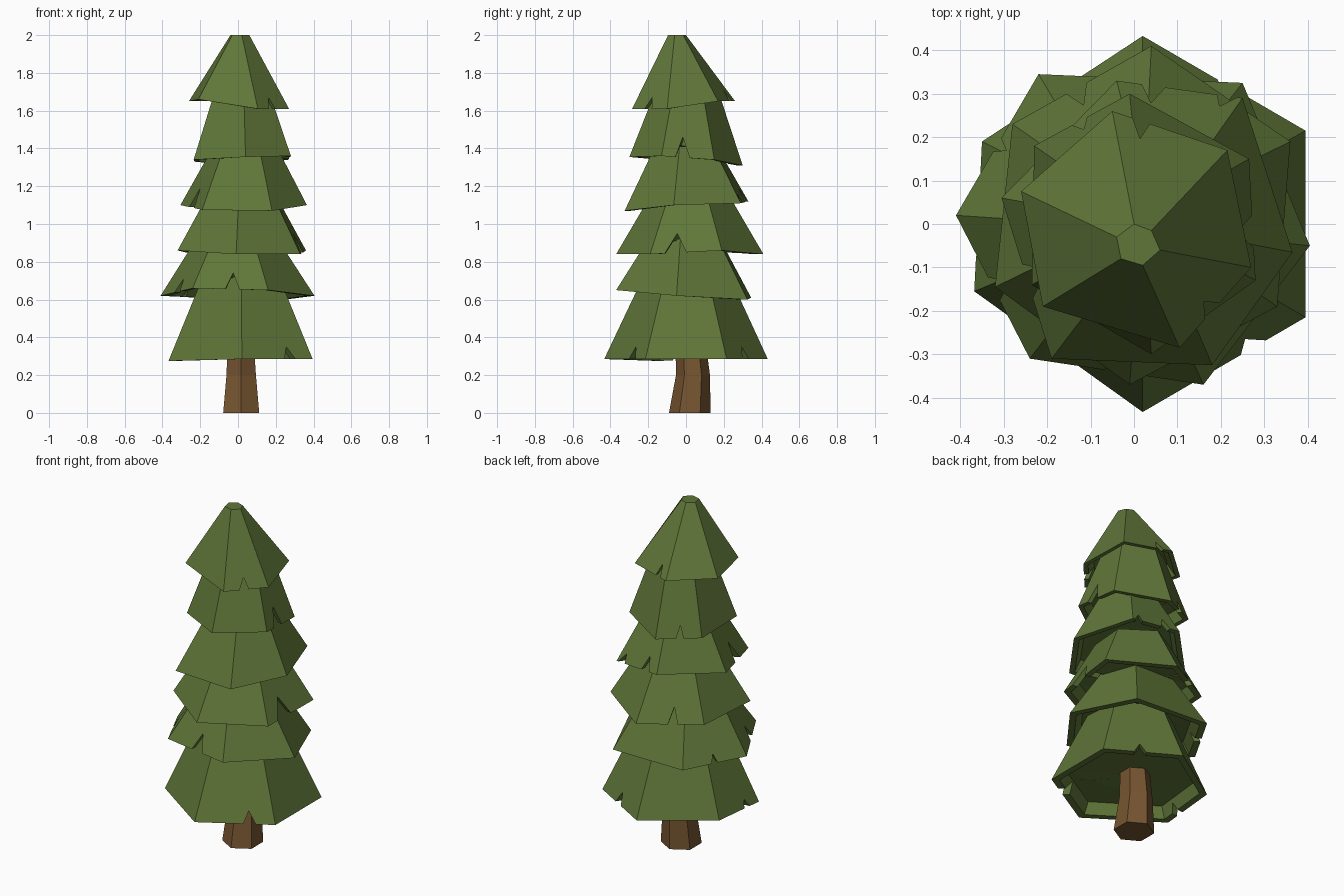
import bpy, bmesh
from math import sin, cos, radians
from mathutils import Vector, Matrix

if "Cube" in bpy.data.objects:
    bpy.data.objects.remove(bpy.data.objects["Cube"], do_unlink=True)


def material(name, rgb):
    mat = bpy.data.materials.new(name)
    mat.use_nodes = True
    mat.diffuse_color = (*rgb, 1)
    mat.node_tree.nodes["Principled BSDF"].inputs["Base Color"].default_value = (*rgb, 1)
    return mat


GREEN = material("needle green", (0.115, 0.18, 0.04))
BROWN = material("bark brown", (0.18, 0.09, 0.03))


def loft(name, rings, mat):
    """Join equal-sized rings of points into one closed, flat-shaded solid."""
    bm = bmesh.new()
    loops = [[bm.verts.new(p) for p in ring] for ring in rings]
    for low, high in zip(loops, loops[1:]):
        for i in range(len(low)):
            j = (i + 1) % len(low)
            bm.faces.new((low[i], low[j], high[j], high[i]))
    bm.faces.new(loops[0])
    bm.faces.new(loops[-1])
    bmesh.ops.recalc_face_normals(bm, faces=bm.faces)
    bmesh.ops.triangulate(bm, faces=[f for f in bm.faces if len(f.verts) > 4])
    mesh = bpy.data.meshes.new(name)
    bm.to_mesh(mesh)
    bm.free()
    mesh.materials.append(mat)
    obj = bpy.data.objects.new(name, mesh)
    bpy.context.collection.objects.link(obj)
    return obj


def scaled(ring, s):
    """Shrink a ring sideways about its own centre."""
    c = sum(ring, Vector()) / len(ring)
    return [Vector((c.x + (p.x - c.x) * s, c.y + (p.y - c.y) * s, p.z)) for p in ring]


def cut_notch(tier, angle, z, height, width):
    """Cut one pointed gap through the rim."""
    turn = Matrix.Rotation(radians(angle), 3, "Z")
    tri = ((-width, z - height), (width, z - height), (0, z + height))
    ends = [[turn @ Vector((r, y, h)) for y, h in tri] for r in (0.13, 0.6)]
    cutter = loft("notch_cutter", ends, GREEN)
    cutter.hide_render = True
    mod = tier.modifiers.new("notch", "BOOLEAN")
    mod.operation, mod.solver, mod.object = "DIFFERENCE", "EXACT", cutter
    bpy.context.view_layer.update()
    graph = bpy.context.evaluated_depsgraph_get()
    result = bpy.data.meshes.new_from_object(tier.evaluated_get(graph))
    tier.modifiers.clear()
    tier.data = result
    bpy.data.objects.remove(cutter, do_unlink=True)


def build_tier(name, rim, top, notches):
    """A thick hollow skirt: top, slope, rim, inner lip and ceiling."""
    rim = [Vector(p) for p in rim]
    if isinstance(top, tuple):
        top_z, top_scale = top
        top = [Vector((p.x, p.y, top_z)) for p in scaled(rim, top_scale)]
    # The ceiling follows the slope, so it always stays inside it
    level = [p.lerp(t, 0.065 / (t.z - p.z)) for p, t in zip(rim, top)]
    tier = loft(name, [top, rim, scaled(rim, 0.9), scaled(level, 0.89)], GREEN)
    for notch in notches:
        cut_notch(tier, *notch)


# Trunk: bent hexagonal column
trunk = []
for x, y, z, r in ((0.017, 0.02, 0, 0.11), (0.017, 0.037, 0.2, 0.09),
                   (0.015, 0.028, 0.32, 0.083), (0.01, 0.0, 0.6, 0.07)):
    trunk.append([(x + r * cos(radians(30 + 60 * i)),
                   y + r * sin(radians(30 + 60 * i)), z) for i in range(6)])
loft("trunk", trunk, BROWN)

# Foliage tiers, bottom to top; notches are angle, rim height, depth, half width
build_tier("foliage_base",
           [(0.395, -0.215, 0.285), (0.395, 0.215, 0.285), (0.02, 0.433, 0.285),
            (-0.35, 0.19, 0.29), (-0.368, -0.155, 0.275), (0.02, -0.433, 0.285)],
           (0.72, 0.53),
           [(-46, 0.29, 0.06, 0.06), (55, 0.29, 0.06, 0.06), (188, 0.285, 0.04, 0.04)])

build_tier("foliage_second",
           [(0.405, -0.05, 0.62), (0.25, 0.325, 0.6), (-0.22, 0.345, 0.61),
            (-0.41, 0.02, 0.62), (-0.24, -0.31, 0.66), (0.16, -0.37, 0.65)],
           (0.92, 0.53),
           [(-95, 0.65, 0.09, 0.08), (150, 0.61, 0.05, 0.04), (205, 0.64, 0.07, 0.06)])

build_tier("foliage_third",
           [(0.33, -0.19, 0.84), (0.36, 0.19, 0.86), (0.04, 0.41, 0.84),
            (-0.28, 0.23, 0.85), (-0.32, -0.145, 0.86), (-0.01, -0.37, 0.84)],
           (1.14, 0.55), [(-9, 0.86, 0.09, 0.1), (113, 0.85, 0.08, 0.05)])

build_tier("foliage_fourth",
           [(0.365, -0.065, 1.1), (0.25, 0.29, 1.11), (-0.04, 0.33, 1.12),
            (-0.305, 0.06, 1.1), (-0.19, -0.31, 1.075), (0.18, -0.325, 1.07)],
           (1.41, 0.5),
           [(208, 1.1, 0.09, 0.07), (54, 1.1, 0.06, 0.05), (82, 1.11, 0.08, 0.06)])

build_tier("foliage_fifth",
           [(0.28, -0.13, 1.36), (0.265, 0.15, 1.34), (-0.01, 0.3, 1.31),
            (-0.23, 0.18, 1.33), (-0.235, -0.14, 1.34), (0.04, -0.3, 1.355)],
           (1.7, 0.56), [(-4, 1.36, 0.1, 0.07), (118, 1.32, 0.07, 0.04)])

# Crown: narrows to a small off-centre tip
tip = [Vector(p) for p in ((0.06, -0.06, 2), (0.04, -0.015, 2), (0.0, 0.0, 2),
                           (-0.04, -0.03, 2), (-0.03, -0.08, 2), (0.02, -0.095, 2))]
build_tier("foliage_crown",
           [(0.27, -0.1, 1.61), (0.215, 0.17, 1.65), (-0.05, 0.26, 1.65),
            (-0.26, 0.075, 1.65), (-0.21, -0.19, 1.66), (0.105, -0.285, 1.61)],
           tip, [(-48, 1.61, 0.06, 0.05), (86, 1.65, 0.06, 0.04)])
